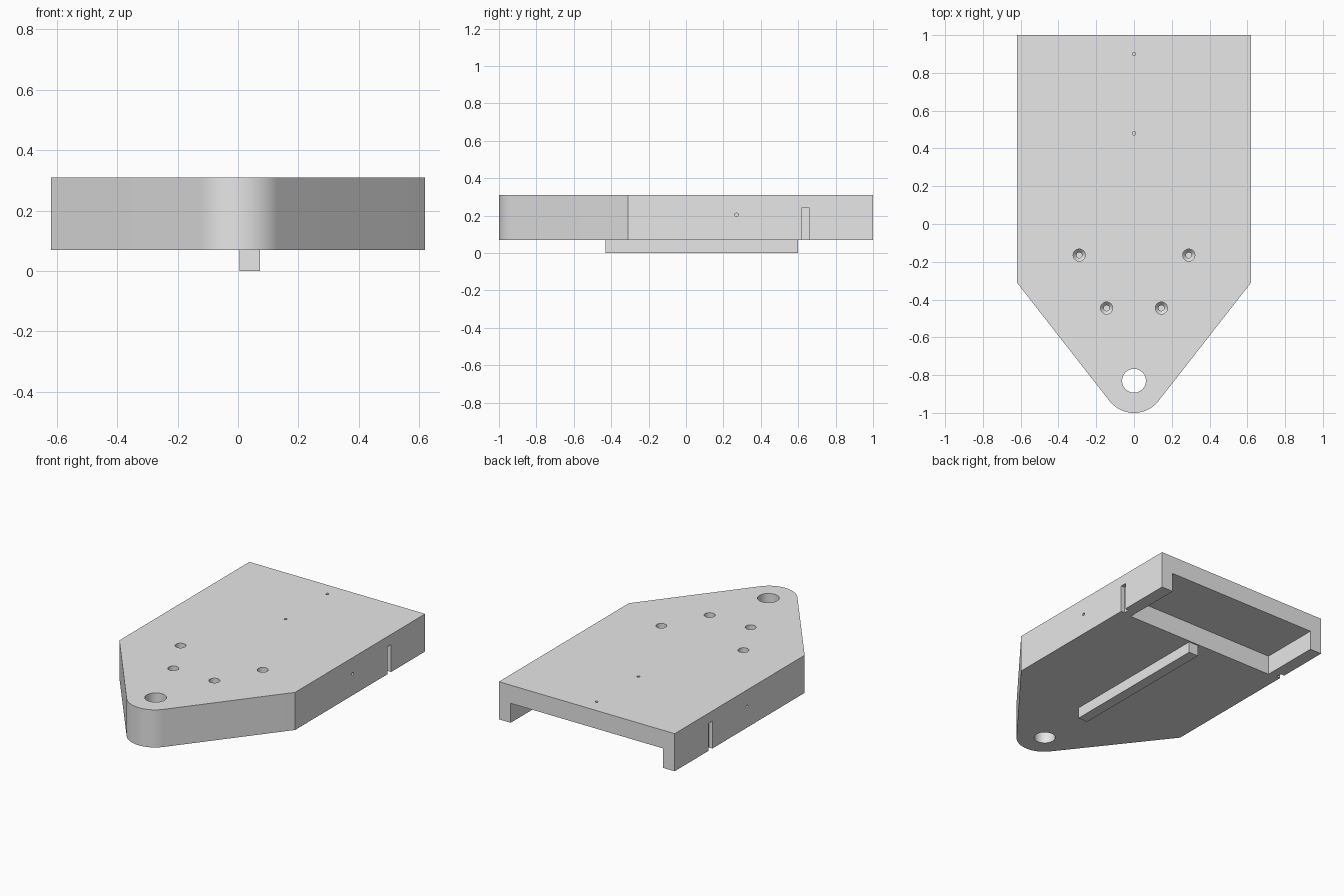
import bpy, bmesh
from math import pi, cos, sin, atan2, acos, hypot
from mathutils import Matrix, Vector

cube = bpy.data.objects.get("Cube")
if cube:
    bpy.data.objects.remove(cube, do_unlink=True)

HALF_W, BOTTOM, TOP = 0.62, 0.07, 0.31
SHOULDER_Y, TIP_Y, TIP_R = -0.31, -0.835, 0.165

grey = bpy.data.materials.new("light grey")
grey.use_nodes = True
grey.diffuse_color = (0.8, 0.8, 0.8, 1)
grey.node_tree.nodes["Principled BSDF"].inputs["Base Color"].default_value = (0.8, 0.8, 0.8, 1)


def to_object(bm, name):
    bmesh.ops.recalc_face_normals(bm, faces=bm.faces[:])
    mesh = bpy.data.meshes.new(name)
    bm.to_mesh(mesh)
    bm.free()
    mesh.materials.append(grey)
    obj = bpy.data.objects.new(name, mesh)
    bpy.context.collection.objects.link(obj)
    return obj


def add_box(bm, low, high):
    low, high = Vector(low), Vector(high)
    scale = Matrix.Diagonal((*(high - low), 1))
    bmesh.ops.create_cube(bm, size=1, matrix=Matrix.Translation((low + high) / 2) @ scale)


def add_turned(bm, place, profile, segments=32):
    """Closed solid of revolution about local z; profile is (radius, z) pairs."""
    rings = [[bm.verts.new(place @ Vector((r * cos(2 * pi * i / segments),
                                           r * sin(2 * pi * i / segments), z)))
              for i in range(segments)] for r, z in profile]
    for a, b in zip(rings, rings[1:]):
        for i in range(segments):
            j = (i + 1) % segments
            bm.faces.new((a[i], a[j], b[j], b[i]))
    bm.faces.new(rings[0])
    bm.faces.new(rings[-1])


# Plate: straight sides tapering tangentially into a rounded nose
dx, dy = HALF_W, SHOULDER_Y - TIP_Y
tangent = atan2(dy, dx) - acos(TIP_R / hypot(dx, dy))
steps = 32
outline = [(HALF_W, 1), (-HALF_W, 1), (-HALF_W, SHOULDER_Y)]
for i in range(steps + 1):
    a = (-pi - tangent) + (2 * tangent + pi) * i / steps
    outline.append((TIP_R * cos(a), TIP_Y + TIP_R * sin(a)))
outline.append((HALF_W, SHOULDER_Y))
bm = bmesh.new()
base = bm.faces.new([bm.verts.new((x, y, BOTTOM)) for x, y in outline])
extruded = bmesh.ops.extrude_face_region(bm, geom=[base], use_keep_orig=True)
bmesh.ops.translate(bm, vec=(0, 0, TOP - BOTTOM),
                    verts=[v for v in extruded["geom"] if isinstance(v, bmesh.types.BMVert)])
plate = to_object(bm, "plate")

# Cutter: rear channel, nose hole, stepped screw holes, pin holes, side slots
bm = bmesh.new()
add_box(bm, (-0.537, 0.61, 0), (0.537, 1.1, 0.194))
add_turned(bm, Matrix.Translation((0, -0.83, 0)), [(0.063, 0), (0.063, 0.4)], 48)
for side in (-1, 1):
    for x, y in ((0.29, -0.165), (0.145, -0.445)):
        add_turned(bm, Matrix.Translation((side * x, y, TOP)),
                   [(0.032, 0.05), (0.032, -0.04), (0.015, -0.06), (0.015, -0.12)])
    turn = Matrix.Rotation(pi / 2, 4, "Y")
    add_turned(bm, Matrix.Translation((side * HALF_W, 0.27, 0.205)) @ turn,
               [(0.009, -0.06), (0.009, 0.06)], 16)
    inner, outer = sorted((side * 0.595, side * 0.7))
    add_box(bm, (inner, 0.62, 0), (outer, 0.658, 0.245))
for y in (0.48, 0.9):
    add_turned(bm, Matrix.Translation((0, y, TOP)), [(0.009, -0.06), (0.009, 0.05)], 16)
cutter = to_object(bm, "cutter")
cutter.hide_render = True

cut = plate.modifiers.new("cuts", "BOOLEAN")
cut.operation, cut.solver, cut.object = "DIFFERENCE", "EXACT", cutter
bpy.ops.object.select_all(action="DESELECT")
bpy.context.view_layer.objects.active = plate
plate.select_set(True)
bpy.ops.object.modifier_apply(modifier=cut.name)
bpy.data.objects.remove(cutter, do_unlink=True)
bpy.ops.object.shade_smooth_by_angle(angle=pi / 6)

# Guide rail under the plate, just left of the centre line
bm = bmesh.new()
add_box(bm, (0.005, -0.43, 0), (0.073, 0.6, BOTTOM))
to_object(bm, "guide_rail")
